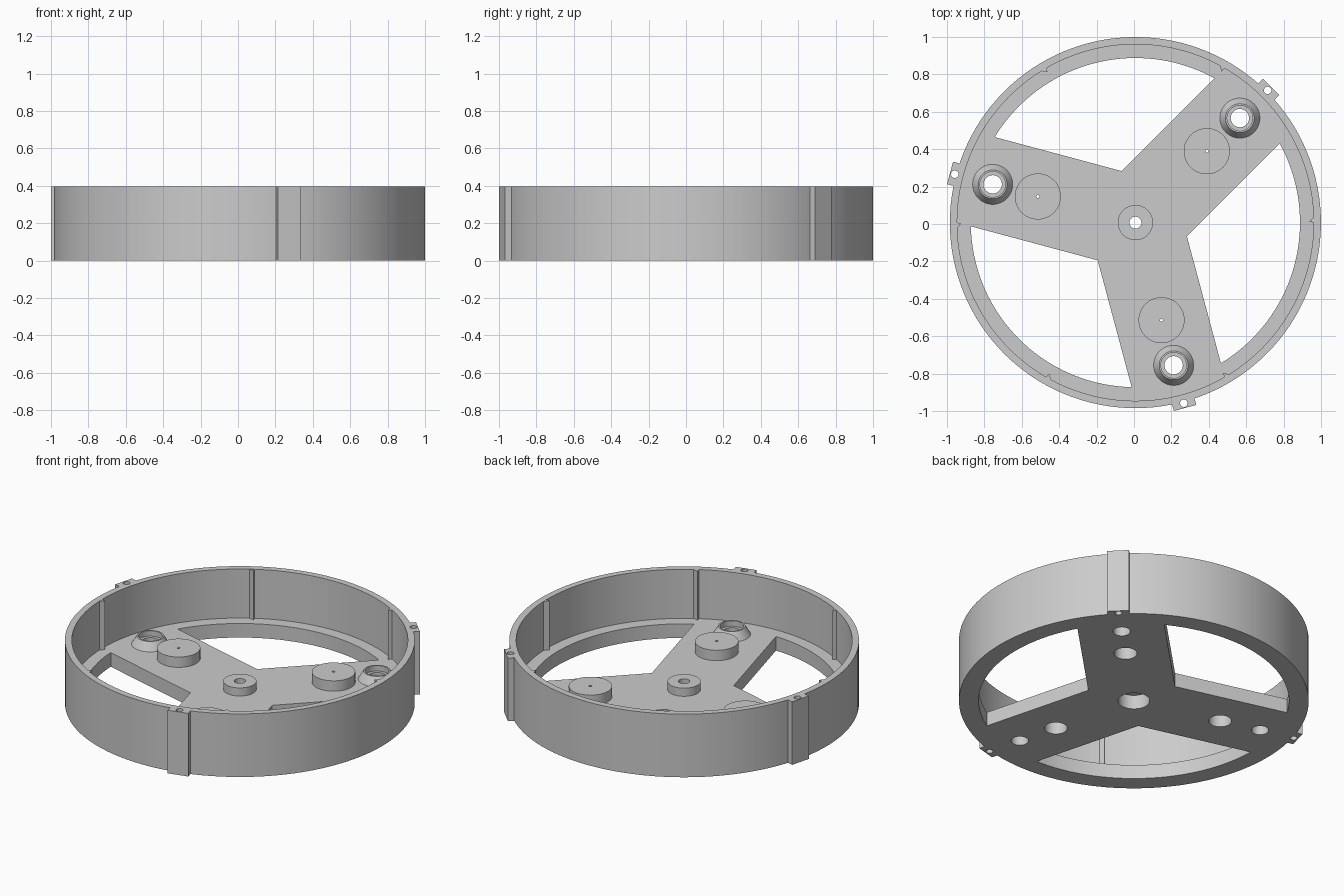
import bpy, bmesh
from math import sin, cos, pi, radians, asin, degrees
from mathutils import Matrix, Vector

if "Cube" in bpy.data.objects:
    bpy.data.objects.remove(bpy.data.objects["Cube"], do_unlink=True)

OFFSET = Vector((0.0075, 0.0075, 0))   # ring axis
HEIGHT, FLOOR = 0.395, 0.088
OUTER, INNER, WINDOW = 0.992, 0.953, 0.88
ARM_HALF = 0.247
ARMS = (45, 165, 285)

grey = bpy.data.materials.new("light grey")
grey.use_nodes = True
grey.diffuse_color = (0.6, 0.6, 0.6, 1)
grey.node_tree.nodes["Principled BSDF"].inputs["Base Color"].default_value = (0.6, 0.6, 0.6, 1)


def polar(r, deg, t=0.0):
    """Point at radius r on a ray, shifted sideways by t."""
    a = radians(deg)
    return Vector((r * cos(a) - t * sin(a), r * sin(a) + t * cos(a), 0))


def make(name, bm):
    bmesh.ops.recalc_face_normals(bm, faces=bm.faces)
    mesh = bpy.data.meshes.new(name)
    bm.to_mesh(mesh)
    bm.free()
    mesh.materials.append(grey)
    ob = bpy.data.objects.new(name, mesh)
    bpy.context.collection.objects.link(ob)
    return ob


def prism(name, points, z0, z1):
    bm = bmesh.new()
    face = bm.faces.new([bm.verts.new(p + OFFSET + Vector((0, 0, z0))) for p in points])
    top = bmesh.ops.extrude_face_region(bm, geom=[face])["geom"]
    bmesh.ops.translate(bm, vec=(0, 0, z1 - z0),
                        verts=[v for v in top if isinstance(v, bmesh.types.BMVert)])
    return make(name, bm)


def cylinder(name, r, at, z0, z1, n=48):
    return prism(name, [at + polar(r, 360 * i / n) for i in range(n)], z0, z1)


def lathe(name, profile, at, n=64):
    """Turn a closed (radius, z) outline about a vertical axis."""
    bm = bmesh.new()
    rings = [[bm.verts.new(at + OFFSET + polar(r, 360 * i / n) + Vector((0, 0, z)))
              for r, z in profile] for i in range(n)]
    k = len(profile)
    for i in range(n):
        a, b = rings[i], rings[(i + 1) % n]
        for j in range(k):
            bm.faces.new((a[j], b[j], b[(j + 1) % k], a[(j + 1) % k]))
    return make(name, bm)


def boolean(ob, tools, operation):
    for tool in tools:
        mod = ob.modifiers.new("boolean", "BOOLEAN")
        mod.object, mod.operation, mod.solver = tool, operation, "EXACT"
    bpy.context.view_layer.update()
    graph = bpy.context.evaluated_depsgraph_get()
    mesh = bpy.data.meshes.new_from_object(ob.evaluated_get(graph))
    ob.modifiers.clear()
    ob.data = mesh
    for tool in tools:
        bpy.data.objects.remove(tool, do_unlink=True)


# Round housing with full-height lugs
centre = Vector((0, 0, 0))
housing = cylinder("housing", OUTER, centre, 0, HEIGHT, 128)
lugs = [prism("lug", [polar(r, a, t) for r, t in
                      ((0.965, -0.062), (1.026, -0.062), (1.026, 0.062), (0.965, 0.062))],
              0, HEIGHT) for a in ARMS]
boolean(housing, lugs, "UNION")

# Cavity, floor windows and holes
cutters = [cylinder("cavity", INNER, centre, FLOOR, 1, 128),
           cylinder("centre_bore", 0.09, centre, -0.1, 0.2)]
swing = degrees(asin(ARM_HALF / WINDOW))
for a in ARMS:
    start, end = a + swing, a + 120 - swing
    arc = [polar(WINDOW, start + (end - start) * i / 36) for i in range(37)]
    corner = polar(ARM_HALF / sin(pi / 3), a + 60)
    cutters += [prism("window", [corner] + arc, -0.1, 0.2),
                cylinder("pad_bore", 0.065, polar(0.54, a), -0.1, 0.2),
                cylinder("post_bore", 0.049, polar(0.79, a), -0.1, 0.2),
                cylinder("lug_hole", 0.02, polar(1.0, a), -0.1, 0.6, 24)]
boolean(housing, cutters, "DIFFERENCE")
parts = [housing]

# Central boss
parts.append(lathe("centre_boss", [(0.032, FLOOR), (0.094, FLOOR), (0.094, 0.139), (0.032, 0.139)], centre))

# Round pad and conical post on each arm
for i, a in enumerate(ARMS, 1):
    parts.append(lathe(f"arm_pad_{i}", [
        (0.065, FLOOR), (0.123, FLOOR), (0.123, 0.153),
        (0.008, 0.153), (0.008, 0.12), (0.065, 0.12)], polar(0.54, a)))
    parts.append(lathe(f"conical_post_{i}", [
        (0.049, FLOOR), (0.107, FLOOR), (0.077, 0.139),
        (0.068, 0.139), (0.068, 0.105), (0.049, 0.105)], polar(0.79, a)))

# Sawtooth ribs inside the wall
for i in range(6):
    a = 1 + 60 * i
    parts.append(prism(f"wall_rib_{i + 1}", [
        polar(0.96, a, -0.018), polar(0.93, a, -0.012), polar(0.96, a, 0.02)],
        FLOOR, HEIGHT - 0.001))

# Smooth round walls, sharp edges
bpy.ops.object.select_all(action="DESELECT")
for ob in parts:
    ob.select_set(True)
bpy.context.view_layer.objects.active = housing
bpy.ops.object.shade_smooth_by_angle(angle=radians(25))
